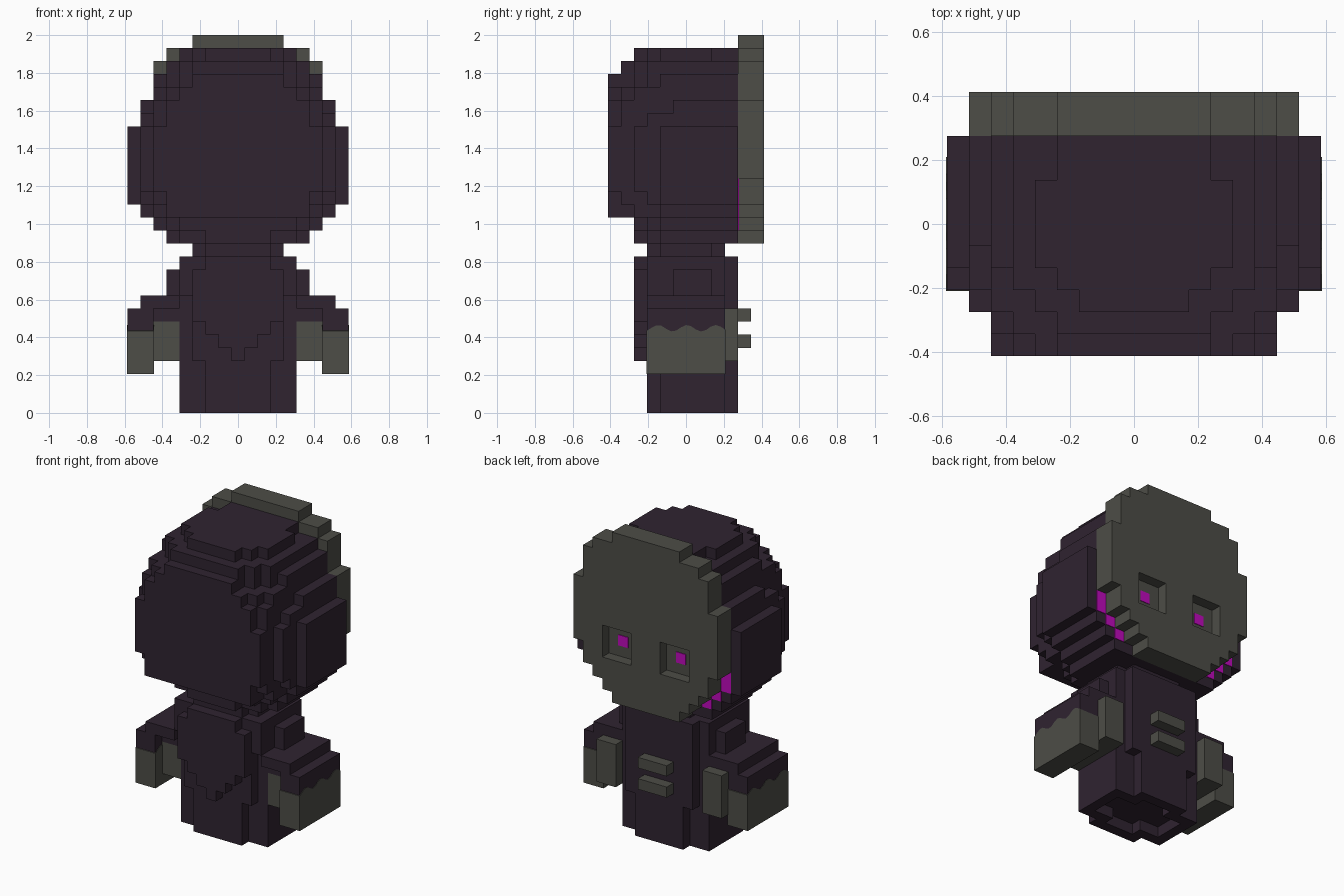
import bpy
import bmesh
import math
from mathutils import Vector

default_cube = bpy.data.objects.get("Cube")
if default_cube:
    bpy.data.objects.remove(default_cube, do_unlink=True)

UNIT = 2 / 29  # edge of one block


def make_material(name, colour):
    material = bpy.data.materials.new(name)
    material.use_nodes = True
    material.diffuse_color = (*colour, 1)
    shader = material.node_tree.nodes["Principled BSDF"]
    shader.inputs["Base Color"].default_value = (*colour, 1)
    shader.inputs["Roughness"].default_value = 0.9
    return material


dark_cloth = make_material("dark plum cloth", (0.029, 0.017, 0.030))
grey_skin = make_material("grey skin", (0.074, 0.074, 0.063))
violet_glow = make_material("violet glow", (0.52, 0.003, 0.50))


def finish(name, bm, material):
    mesh = bpy.data.meshes.new(name)
    bm.to_mesh(mesh)
    bm.free()
    mesh.materials.append(material)
    part = bpy.data.objects.new(name, mesh)
    bpy.context.collection.objects.link(part)
    return part


def fill(boxes):
    """Cells of mirrored boxes: inner and outer column, y range, z range."""
    return {(side * column, y, z)
            for inner, outer, y0, y1, z0, z1 in boxes
            for side in (-1, 1)
            for column in range(inner, outer + 1)
            for y in range(y0, y1)
            for z in range(z0, z1)}


def build_blocks(name, material, cells):
    """Skin a set of cells with only its outer faces."""
    bm = bmesh.new()
    for cell in cells:
        centre = Vector((cell[0], cell[1] + 0.5, cell[2] + 0.5))
        for axis in range(3):
            for sign in (-1, 1):
                normal = Vector((0, 0, 0))
                normal[axis] = sign
                neighbour = tuple(int(c + n) for c, n in zip(cell, normal))
                if neighbour in cells:
                    continue
                across = Vector((0, 0, 0))
                across[(axis + 1) % 3] = 0.5
                up = normal.cross(across)
                middle = centre + normal / 2
                corners = (-across - up, across - up, across + up, up - across)
                bm.faces.new([bm.verts.new((middle + c) * UNIT) for c in corners])
    bmesh.ops.remove_doubles(bm, verts=bm.verts, dist=UNIT / 100)
    bmesh.ops.dissolve_limit(bm, angle_limit=0.01, verts=bm.verts, edges=bm.edges)
    return finish(name, bm, material)


def build_plate(name, material, x0, x1, y, z0, z1):
    """Thin panel facing the back."""
    bm = bmesh.new()
    bmesh.ops.create_cube(bm, size=1)
    for v in bm.verts:
        v.co.x = (x0 if v.co.x < 0 else x1) * UNIT
        v.co.y = y * UNIT + (0.004 if v.co.y > 0 else -0.002)
        v.co.z = (z0 if v.co.z < 0 else z1) * UNIT
    return finish(name, bm, material)


# Rounded hood, from the side panels inwards
hood = fill([
    (0, 8, -2, 4, 16, 22),
    (0, 7, -4, 4, 17, 22), (0, 7, -3, 4, 16, 23),
    (0, 7, -2, 4, 15, 23), (0, 7, -1, 4, 15, 24),
    (0, 6, -6, 4, 17, 22), (0, 6, -5, 4, 16, 24),
    (0, 6, -4, 4, 15, 25), (0, 6, -2, 4, 14, 26),
    (0, 5, -6, 4, 15, 24), (0, 5, -5, 4, 15, 25),
    (0, 5, -3, 4, 14, 27), (0, 5, -2, 4, 13, 27),
    (0, 4, -6, 4, 15, 25), (0, 4, -4, 4, 14, 27),
    (0, 4, -3, 4, 13, 27), (0, 4, -2, 2, 13, 28),
    (0, 3, -6, 4, 15, 26), (0, 3, -5, 4, 15, 27),
    (0, 3, -3, 4, 13, 28), (0, 2, -4, 4, 13, 28),
])
build_blocks("hood", dark_cloth, hood)

# Face slab with two square eye sockets
face = fill([
    (0, 7, 4, 6, 18, 24), (0, 6, 4, 6, 16, 27), (0, 5, 4, 6, 15, 28),
    (0, 4, 4, 6, 14, 28), (0, 3, 4, 6, 13, 29),
])
sockets = fill([(2, 4, 5, 6, 17, 20)])
build_blocks("face", grey_skin, face - sockets)

# Pupils set in the sockets, and the glow showing round the jaw
for side, label in ((1, "left"), (-1, "right")):
    build_plate(label + "_pupil", violet_glow, side * 3 - 0.5, side * 3 + 0.5, 5, 18, 19)
    for step, (bottom, top) in enumerate(((14, 15), (15, 16), (16, 18))):
        edges = sorted((side * (step + 4.5), side * (step + 5.5)))
        build_plate(f"{label}_jaw_glow_{step}", violet_glow, *edges, 4, bottom, top)

# Neck and hollow-bottomed robe
build_blocks("neck", dark_cloth, fill([(0, 3, -2, 2, 12, 13), (0, 2, -3, 3, 12, 13)]))
robe = fill([
    (0, 4, -2, 3, 0, 12), (0, 2, -3, 4, 0, 12),
    (0, 4, -3, 3, 9, 12), (0, 3, -3, 4, 4, 12),
])
hollow = fill([(0, 3, -1, 2, 0, 1), (0, 1, -2, 3, 0, 1)])
build_blocks("robe", dark_cloth, robe - hollow)

# Pointed bib on the chest
build_blocks("bib", dark_cloth, fill(
    [(0, n, -4, -3, n + 4, 11 if n == 3 else 12) for n in range(4)]))

# Shoulders and sleeves
build_blocks("sleeves", dark_cloth, fill([
    (5, 5, -1, 2, 9, 11), (5, 7, -3, 3, 8, 9),
    (5, 6, -2, 3, 7, 8), (7, 8, -3, 3, 6, 8),
]))

# Forearms, inner thumbs and back clasps
build_blocks("thumbs", grey_skin, fill([(5, 6, -2, 3, 4, 7), (5, 6, 3, 4, 4, 8)]))
build_blocks("clasps", grey_skin, fill([(0, 1, 4, 5, 5, 6), (0, 1, 4, 5, 7, 8)]))

# Hands with a wavy cuff line
for side, label in ((1, "left"), (-1, "right")):
    bm = bmesh.new()
    lip = 0.04
    half = 3 + lip
    profile = [(half, 3), (-half, 3)]
    for i in range(17):
        t = i / 16
        height = 6.5 + 0.25 * math.sin(t * math.tau * 2.75 - 1)
        profile.append((half * (2 * t - 1), height))
    ring = [bm.verts.new((side * 6.46 * UNIT, y * UNIT, z * UNIT)) for y, z in profile]
    base = bm.faces.new(ring)
    grown = bmesh.ops.extrude_face_region(bm, geom=[base])["geom"]
    moved = [g for g in grown if isinstance(g, bmesh.types.BMVert)]
    bmesh.ops.translate(bm, verts=moved, vec=(side * (2 + 2 * lip) * UNIT, 0, 0))
    bmesh.ops.recalc_face_normals(bm, faces=bm.faces)
    finish(label + "_hand", bm, grey_skin)
